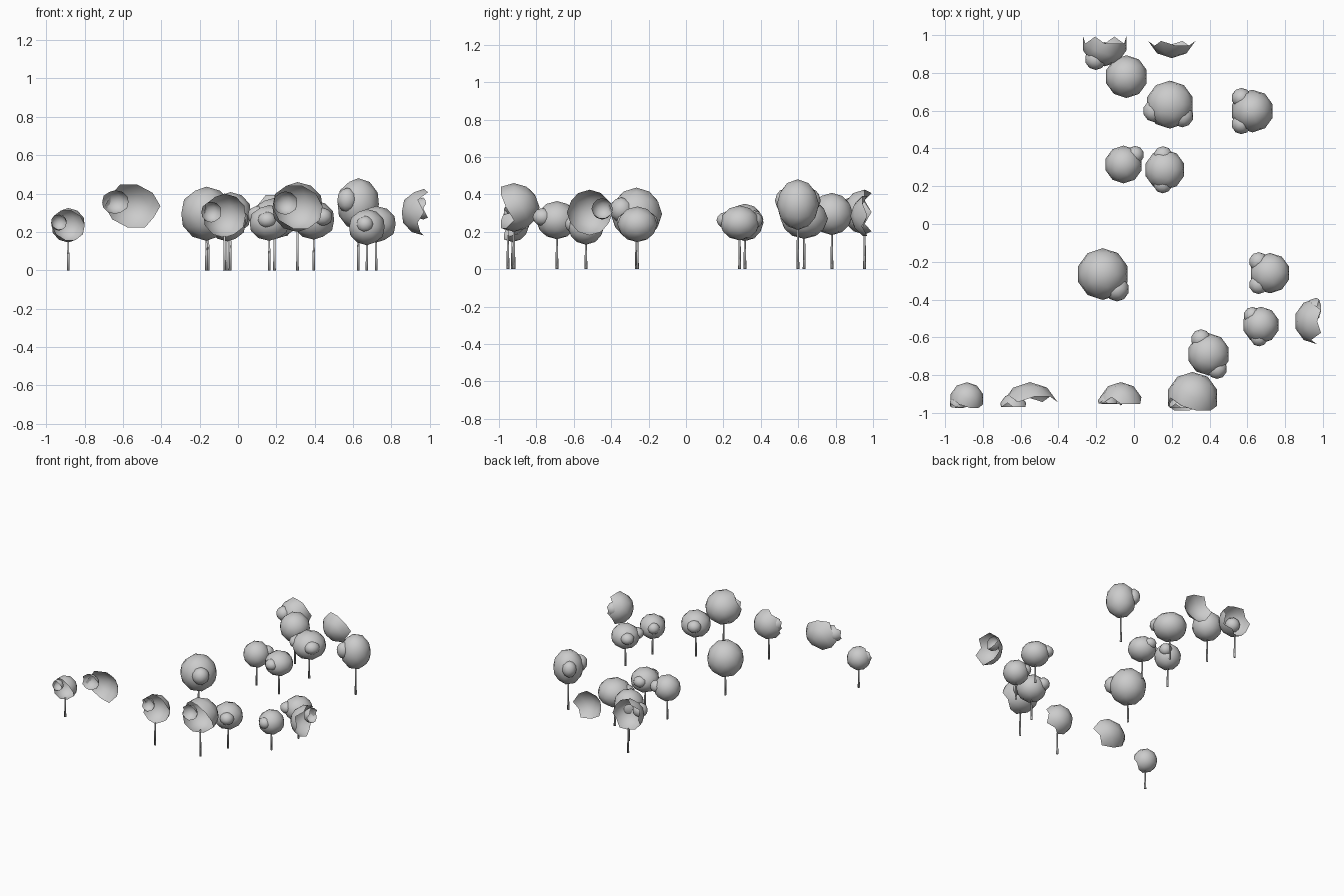
import bpy, bmesh
from math import radians, cos, sin
from mathutils import Matrix

if "Cube" in bpy.data.objects:
    bpy.data.objects.remove(bpy.data.objects["Cube"])

count = 0


def make_object(name, bm):
    for f in bm.faces:
        f.smooth = True
    mesh = bpy.data.meshes.new(name)
    bm.to_mesh(mesh)
    bm.free()
    bpy.context.collection.objects.link(bpy.data.objects.new(name, mesh))


def foliage(name, x, y, z, r, rz, limit):
    """Leaf ball; faces crossing the edge of the plot are dropped."""
    bm = bmesh.new()
    m = Matrix.Translation((x, y, z)) @ Matrix.Diagonal((r, r, rz, 1))
    bmesh.ops.create_icosphere(bm, subdivisions=2, radius=1, matrix=m)
    gone = [v for v in bm.verts
            if abs(v.co.x) > 0.99 or v.co.y < -limit or v.co.y > 1]
    bmesh.ops.delete(bm, geom=gone, context='VERTS')
    make_object(name, bm)


def trunk(name, x, y, top):
    bm = bmesh.new()
    bmesh.ops.create_cone(bm, segments=6, radius1=0.008, radius2=0.005, depth=top,
                          cap_ends=True, matrix=Matrix.Translation((x, y, top / 2)))
    make_object(name, bm)


def tree(x, y, z, r, squash, clumps=(), stem=True, reach=0.8, limit=0.99):
    """Crown, side clumps at the given compass angles, and a thin trunk."""
    global count
    count += 1
    rz = r * squash
    foliage(f"crown_{count}", x, y, z, r, rz, limit)
    for k, angle in enumerate(clumps, 1):
        a = radians(angle)
        foliage(f"leaf_clump_{count}_{k}", x + r * reach * cos(a), y + r * reach * sin(a),
                z + 0.16 * rz, r * 0.47, rz * 0.47, limit)
    if stem:
        trunk(f"trunk_{count}", x, y, z - rz * 0.92)


# back group
tree(-0.155, 0.955, 0.305, 0.12, 1, [240])
tree(0.2, 1.01, 0.285, 0.132, 0.95, stem=False)
tree(-0.04, 0.78, 0.295, 0.113, 1)
tree(0.19, 0.632, 0.27, 0.127, 0.85, [202, 317], reach=0.7)
tree(0.627, 0.598, 0.345, 0.113, 1.2, [130, 230])
tree(-0.055, 0.315, 0.25, 0.1, 1, [40])
tree(0.163, 0.287, 0.247, 0.107, 0.87, [97, 262], reach=0.7)

# middle group
tree(-0.165, -0.265, 0.295, 0.137, 1.03, [313])
tree(0.72, -0.26, 0.24, 0.107, 0.89, [135, 225])
tree(0.672, -0.535, 0.225, 0.097, 0.97, [132, 262], reach=0.7)
tree(0.97, -0.515, 0.303, 0.122, 1, [94], stem=False, reach=0.55)
tree(0.395, -0.69, 0.262, 0.112, 0.91, [117, 300])

# front group, cut open at the plot edge
tree(0.31, -0.92, 0.33, 0.137, 0.95, [220], reach=0.6)
tree(-0.07, -0.952, 0.285, 0.115, 1, [178], reach=0.6, limit=0.96)
tree(-0.885, -0.928, 0.235, 0.09, 1, [205], reach=0.6, limit=0.973)
tree(-0.55, -0.99, 0.335, 0.153, 0.86, [167], stem=False, reach=0.6)
